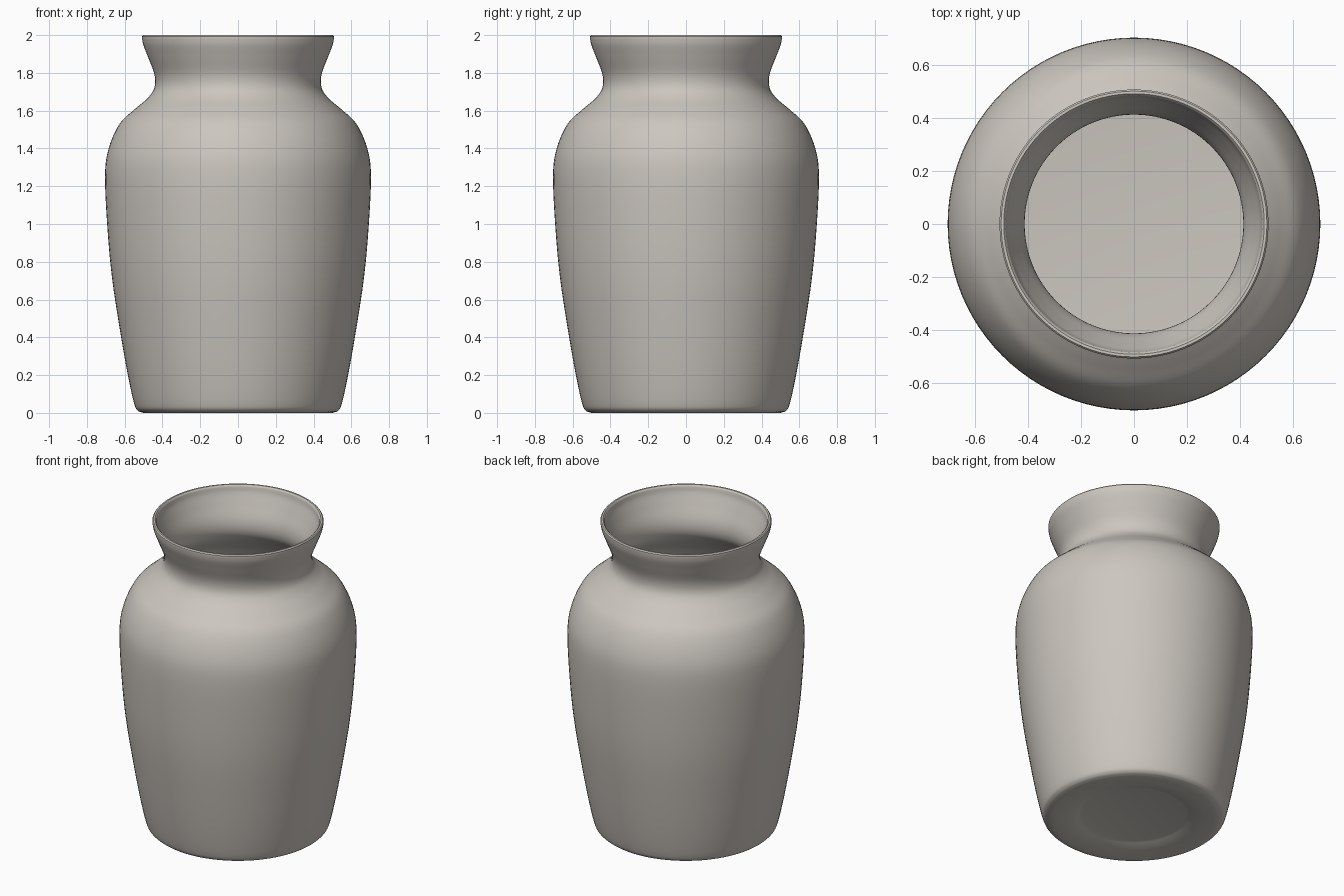
import bpy, bmesh, math
from mathutils import Vector

SIDES, STEPS, WALL = 96, 5, 0.025

cube = bpy.data.objects.get("Cube")
if cube:
    bpy.data.objects.remove(cube, do_unlink=True)


def smooth_path(points, steps):
    """Curve running through every (radius, height) point."""
    pts = [Vector(p) for p in points]
    pts = [2 * pts[0] - pts[1]] + pts + [2 * pts[-1] - pts[-2]]
    path = []
    for a, b, c, d in zip(pts, pts[1:], pts[2:], pts[3:]):
        for i in range(steps):
            t = i / steps
            path.append(0.5 * (2 * b + (c - a) * t + (2 * a - 5 * b + 4 * c - d) * t**2
                               + (3 * b - a - 3 * c + d) * t**3))
    return path + [pts[-2]]


def inset(path, distance):
    """Shift a path sideways towards the axis, for the inner wall."""
    result = []
    for i, p in enumerate(path):
        along = (path[min(i + 1, len(path) - 1)] - path[max(i - 1, 0)]).normalized()
        result.append(p + Vector((-along.y, along.x)) * distance)
    return result


def lathe(name, path, material):
    bm = bmesh.new()
    verts = [bm.verts.new((p.x, 0, p.y)) for p in path]
    edges = [bm.edges.new(pair) for pair in zip(verts, verts[1:])]
    bmesh.ops.spin(bm, geom=verts + edges, axis=(0, 0, 1), cent=(0, 0, 0),
                   angle=math.tau, steps=SIDES)
    bmesh.ops.remove_doubles(bm, verts=bm.verts, dist=0.0005)
    bmesh.ops.recalc_face_normals(bm, faces=bm.faces)
    mesh = bpy.data.meshes.new(name)
    bm.to_mesh(mesh)
    bm.free()
    mesh.materials.append(material)
    obj = bpy.data.objects.new(name, mesh)
    bpy.context.collection.objects.link(obj)
    bpy.ops.object.select_all(action='DESELECT')
    obj.select_set(True)
    bpy.context.view_layer.objects.active = obj
    bpy.ops.object.shade_smooth_by_angle(angle=math.radians(40))
    return obj


clay = bpy.data.materials.new("warm grey clay")
clay.use_nodes = True
clay.diffuse_color = (0.60, 0.565, 0.52, 1)
clay.node_tree.nodes["Principled BSDF"].inputs["Base Color"].default_value = clay.diffuse_color

# Underside with a shallow round recess, then the foot
underside = [Vector(p) for p in ((0, 0.025), (0.31, 0.025), (0.33, 0.02), (0.36, 0.01),
                                 (0.42, 0.002), (0.47, 0))]

# Outer wall from foot to lip
outer = smooth_path([(0.50, 0), (0.53, 0.012), (0.55, 0.05), (0.583, 0.2), (0.622, 0.42),
                     (0.665, 0.7), (0.69, 0.96), (0.704, 1.25), (0.685, 1.4), (0.627, 1.53),
                     (0.55, 1.605), (0.48, 1.665), (0.443, 1.72), (0.442, 1.79),
                     (0.475, 1.88), (0.5, 1.945), (0.508, 1.982)], STEPS)

# Rounded lip, inner wall and inner floor
lip = [Vector(p) for p in ((0.508, 1.993), (0.502, 2), (0.492, 2), (0.485, 1.993))]
inner = [p for p in reversed(inset(outer, WALL)) if p.y > 0.06]
floor = [Vector(p) for p in ((0.5, 0.05), (0.46, 0.045), (0, 0.045))]

lathe("vase", underside + outer + lip + inner + floor, clay)
